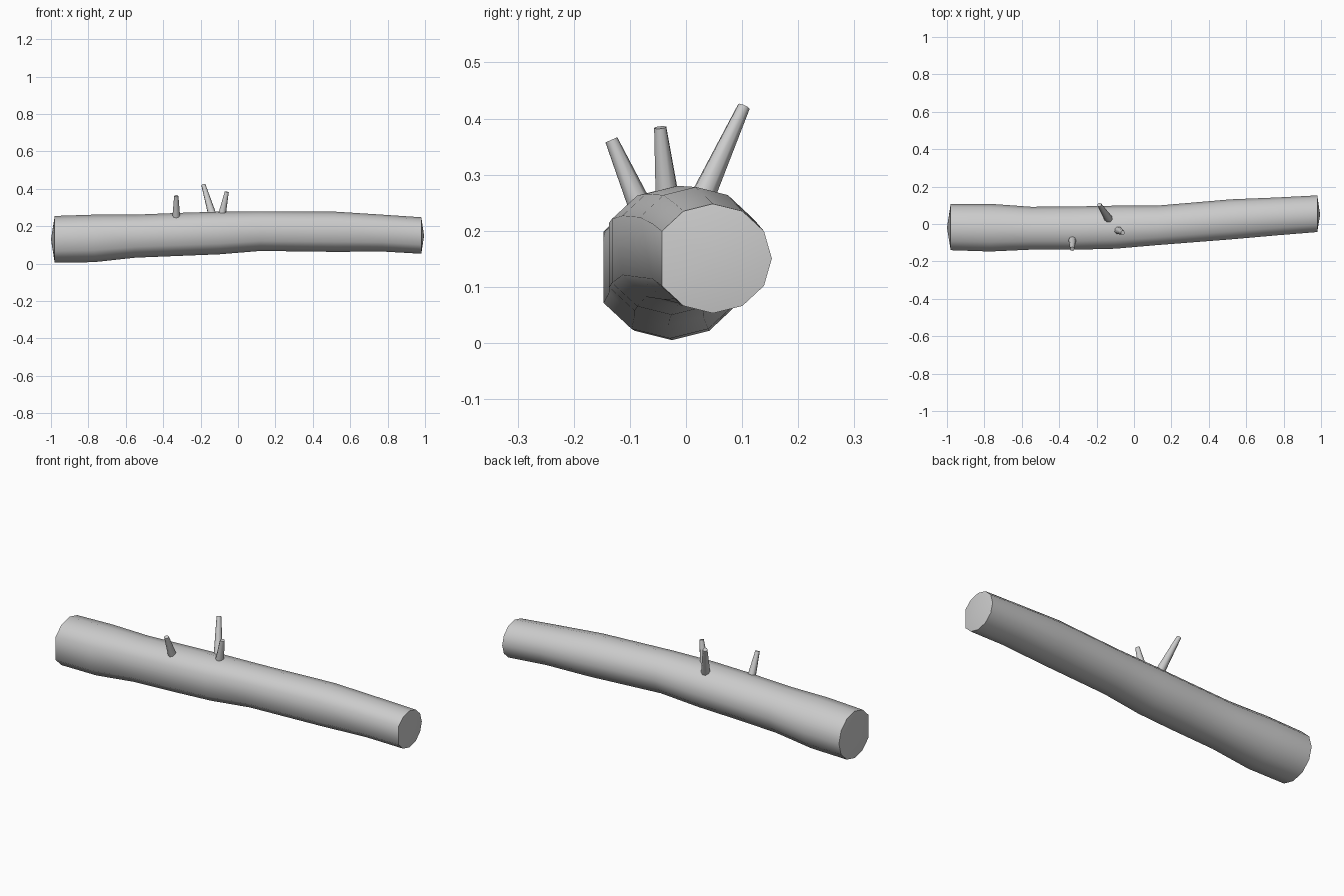
import bpy, bmesh, math
from mathutils import Vector

cube = bpy.data.objects.get("Cube")
if cube:
    bpy.data.objects.remove(cube, do_unlink=True)

wood = bpy.data.materials.new("pale_grey")
wood.use_nodes = True
grey = (0.6, 0.6, 0.6, 1)
wood.diffuse_color = grey
wood.node_tree.nodes["Principled BSDF"].inputs["Base Color"].default_value = grey


def finish(name, bm):
    """Turn a bmesh into a smooth object with sharp ends."""
    bmesh.ops.recalc_face_normals(bm, faces=bm.faces)
    mesh = bpy.data.meshes.new(name)
    bm.to_mesh(mesh)
    bm.free()
    mesh.materials.append(wood)
    obj = bpy.data.objects.new(name, mesh)
    bpy.context.collection.objects.link(obj)
    bpy.ops.object.select_all(action="DESELECT")
    obj.select_set(True)
    bpy.context.view_layer.objects.active = obj
    bpy.ops.object.shade_smooth_by_angle(angle=math.radians(55))


def loft(bm, rings):
    for a, b in zip(rings, rings[1:]):
        for i in range(len(a)):
            j = (i + 1) % len(a)
            bm.faces.new((a[i], a[j], b[j], b[i]))


def fan(bm, ring, tip):
    centre = bm.verts.new(tip)
    for i in range(len(ring)):
        bm.faces.new((ring[i], ring[(i + 1) % len(ring)], centre))


# Trunk sections: x, front y, back y, bottom z, top z
sections = [
    (-.98, -.14, .108, .005, .255),
    (-.77, -.147, .108, .008, .262),
    (-.55, -.137, .092, .032, .262),
    (-.3, -.137, .094, .042, .272),
    (-.1, -.132, .098, .05, .278),
    (.12, -.113, .098, .068, .28),
    (.52, -.082, .132, .063, .278),
    (.77, -.06, .142, .065, .262),
    (.98, -.043, .153, .053, .248),
]
# Twelve-sided round with the front corner cut flat
angles = [math.radians(30 * k) for k in range(12) if k != 6]
flat = math.cos(math.radians(30))

# Log trunk with slightly domed ends
bm = bmesh.new()
rings = []
for x, y0, y1, z0, z1 in sections:
    ry, rz = (y1 - y0) / (1 + flat), (z1 - z0) / 2
    cy, cz = y1 - ry, (z0 + z1) / 2
    rings.append([bm.verts.new((x, cy + ry * math.cos(a), cz + rz * math.sin(a)))
                  for a in angles])
loft(bm, rings)
fan(bm, rings[0], (-1, -.02, .13))
fan(bm, rings[-1], (.995, .05, .15))
finish("log_trunk", bm)


# Tapered twig stubs: base buried in the trunk, tip cut flat
def twig(name, base, tip):
    base, tip = Vector(base), Vector(tip)
    axis = tip - base
    root = base - axis * 0.25
    turn = axis.to_track_quat("Z", "Y")
    bm = bmesh.new()
    rings = []
    for point, radius in ((root, .024), (tip, .0115)):
        rings.append([bm.verts.new(point + turn @ Vector((radius * math.cos(k * math.tau / 8),
                                                          radius * math.sin(k * math.tau / 8), 0)))
                      for k in range(8)])
    loft(bm, rings)
    bm.faces.new(rings[0])
    bm.faces.new(rings[1])
    finish(name, bm)


twig("twig_front", (-.33, -.08, .24), (-.33, -.133, .362))
twig("twig_middle", (-.085, -.034, .265), (-.06, -.046, .384))
twig("twig_back", (-.14, .034, .27), (-.185, .103, .421))
